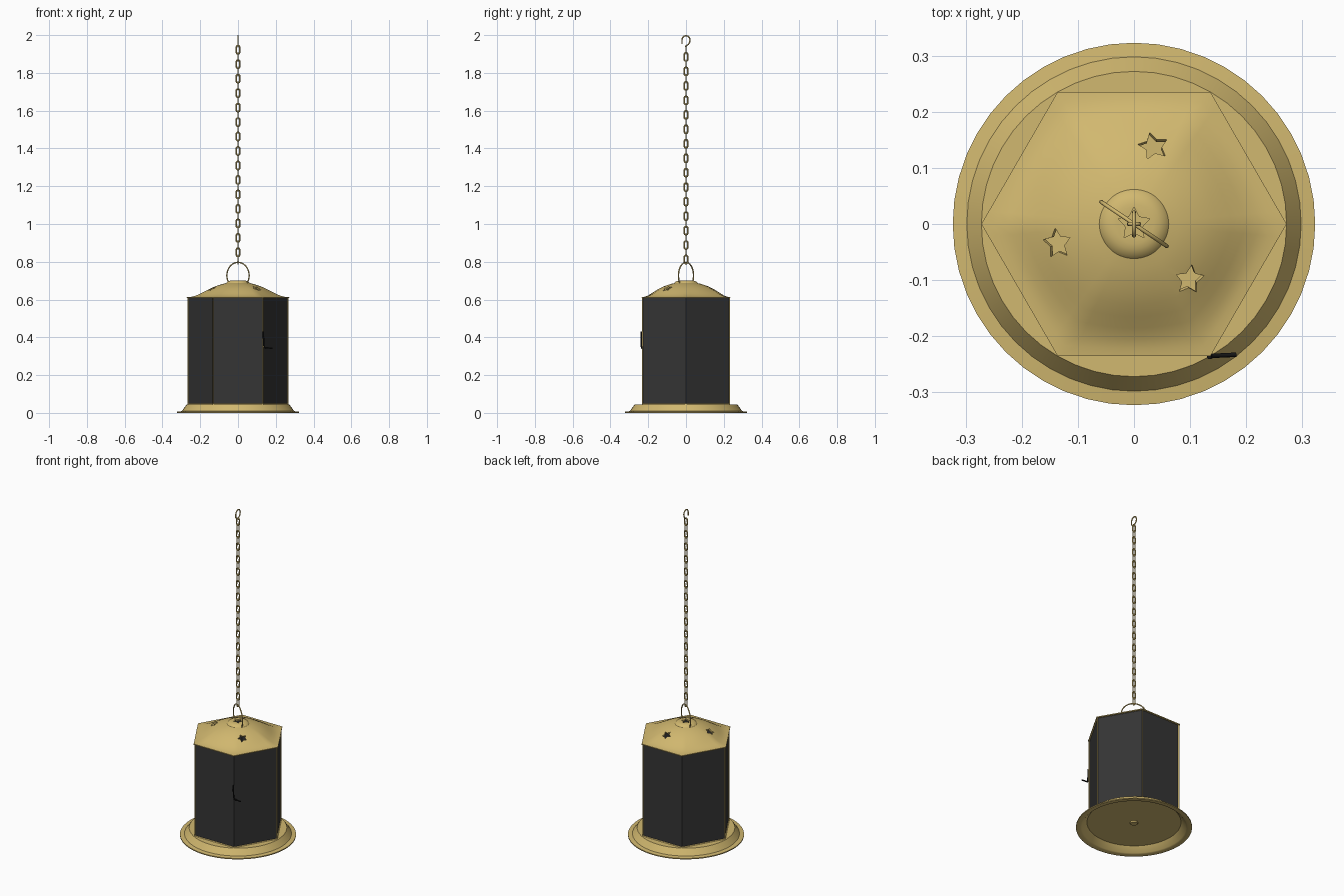
import bpy, bmesh, math
from mathutils import Vector, Matrix

cube = bpy.data.objects.get("Cube")
if cube:
    bpy.data.objects.remove(cube, do_unlink=True)


def material(name, rgb):
    m = bpy.data.materials.new(name)
    m.use_nodes = True
    m.diffuse_color = (*rgb, 1)
    m.node_tree.nodes["Principled BSDF"].inputs["Base Color"].default_value = (*rgb, 1)
    return m


brass = material("brass", (0.64, 0.48, 0.16))
glass = material("dark glass", (0.035, 0.035, 0.035))
black = material("black iron", (0.008, 0.008, 0.008))


def add_object(name, bm, mats, smooth=True):
    me = bpy.data.meshes.new(name)
    bm.to_mesh(me)
    bm.free()
    ob = bpy.data.objects.new(name, me)
    bpy.context.collection.objects.link(ob)
    for m in mats:
        me.materials.append(m)
    if smooth:
        select(ob)
        bpy.ops.object.shade_smooth_by_angle(angle=math.radians(30))
    return ob


def select(ob):
    bpy.ops.object.select_all(action='DESELECT')
    ob.select_set(True)
    bpy.context.view_layer.objects.active = ob


def rings(profile, segs, radius_at, closed=False):
    """Stack rings of points along a profile and bridge them with quads."""
    bm = bmesh.new()
    loops = []
    for r, z in profile:
        loop = []
        for i in range(segs):
            a = math.tau * i / segs
            d = radius_at(r, a)
            loop.append(bm.verts.new((d * math.cos(a), d * math.sin(a), z)))
        loops.append(loop)
    pairs = list(zip(loops, loops[1:]))
    for lo, hi in pairs:
        for i in range(segs):
            j = (i + 1) % segs
            bm.faces.new((lo[i], lo[j], hi[j], hi[i]))
    bm.faces.new(loops[-1])
    if closed:
        bm.faces.new(loops[0][::-1])
    return bm


def wire(name, paths, radius, mat, cyclic=False):
    """Round wire along one or more point paths."""
    cu = bpy.data.curves.new(name, 'CURVE')
    cu.dimensions = '3D'
    cu.bevel_depth = radius
    cu.bevel_resolution = 2
    cu.use_fill_caps = True
    for pts in paths:
        s = cu.splines.new('POLY')
        s.points.add(len(pts) - 1)
        for p, co in zip(s.points, pts):
            p.co = (*co, 1)
        s.use_cyclic_u = cyclic
    cu.materials.append(mat)
    ob = bpy.data.objects.new(name, cu)
    bpy.context.collection.objects.link(ob)
    select(ob)
    bpy.ops.object.convert(target='MESH')
    return ob


def circle(r, a):
    return r


# Base: hollow dish with a flat rim and a raised plateau
base = rings([(0.02, 0.034), (0.262, 0.034), (0.29, 0.004), (0.298, 0.0),
              (0.323, 0.0), (0.323, 0.006), (0.298, 0.009), (0.272, 0.045),
              (0.02, 0.045)], 48, circle, closed=True)
add_object("base", base, [brass])
add_object("base_rivet", rings([(0.02, 0.025), (0.022, 0.028), (0.022, 0.036)],
                               24, circle, closed=True), [brass])

# Body: six framed sides with recessed panes
HEX = 0.268
body = bmesh.new()
corners = [(HEX * math.cos(i * math.pi / 3), HEX * math.sin(i * math.pi / 3)) for i in range(6)]
low = [body.verts.new((x, y, 0.045)) for x, y in corners]
high = [body.verts.new((x, y, 0.611)) for x, y in corners]
sides = [body.faces.new((low[i], low[(i + 1) % 6], high[(i + 1) % 6], high[i])) for i in range(6)]
bmesh.ops.inset_individual(body, faces=sides, thickness=0.014)
bmesh.ops.inset_individual(body, faces=sides, thickness=0.005, depth=-0.005)
for f in sides:
    f.material_index = 1
add_object("body", body, [brass, glass], smooth=False)

# Roof: dome that spreads into a six-sided eave
EAVE = 0.272


def eave_radius(r, a):
    hexagon = math.cos(math.pi / 6) / math.cos(a % (math.pi / 3) - math.pi / 6)
    w = (r / EAVE) ** 2
    return r * (1 - w + w * hexagon)


roof_profile = [(EAVE, 0.607), (EAVE, 0.612), (0.25, 0.614), (0.225, 0.62), (0.20, 0.631),
                (0.175, 0.644), (0.15, 0.657), (0.125, 0.668), (0.10, 0.677),
                (0.08, 0.683), (0.062, 0.687), (0.056, 0.694), (0.045, 0.699), (0.035, 0.701)]
roof = add_object("roof", rings(roof_profile, 72, eave_radius), [brass])
shell = roof.modifiers.new("shell", 'SOLIDIFY')
shell.thickness = 0.01
shell.offset = -1

# Star openings cut square to the roof surface
stars = bmesh.new()
for x, y, z, size, turn in ((0.035, 0.14, 0.66, 0.028, 0.2), (-0.138, -0.035, 0.66, 0.028, 0.1),
                            (0.1, -0.1, 0.66, 0.028, -0.1), (0, 0, 0.70, 0.03, 0)):
    normal = Vector((x, y, 0)) * 3.2 + Vector((0, 0, 1))
    tilt = Vector((0, 0, 1)).rotation_difference(normal).to_matrix().to_4x4()
    place = Matrix.Translation((x, y, z)) @ tilt @ Matrix.Rotation(turn, 4, 'Z')
    outline = []
    for k in range(10):
        a = math.pi / 2 + k * math.pi / 5
        r = size * (0.52 if k % 2 else 1)
        outline.append((r * math.cos(a), r * math.sin(a)))
    bottom = [stars.verts.new(place @ Vector((*p, -0.035))) for p in outline]
    top = [stars.verts.new(place @ Vector((*p, 0.035))) for p in outline]
    stars.faces.new(bottom[::-1])
    stars.faces.new(top)
    for k in range(10):
        n = (k + 1) % 10
        stars.faces.new((bottom[k], bottom[n], top[n], top[k]))
cutter = add_object("star_cutter", stars, [brass], smooth=False)
cutter.hide_render = True
cut = roof.modifiers.new("stars", 'BOOLEAN')
cut.operation = 'DIFFERENCE'
cut.solver = 'EXACT'
cut.object = cutter
select(roof)
for m in [m.name for m in roof.modifiers]:
    bpy.ops.object.modifier_apply(modifier=m)
bpy.data.objects.remove(cutter, do_unlink=True)
select(roof)
bpy.ops.object.shade_smooth_by_angle(angle=math.radians(30))

# Carrying loop, set diagonally over the cap
loop_path = []
for i in range(33):
    a = math.radians(-35 + 250 * i / 32)
    d = 0.071 * math.cos(a)
    loop_path.append((d * 0.83, -d * 0.56, 0.727 + 0.07 * math.sin(a)))
wire("carrying_loop", [loop_path], 0.0035, brass)

# Chain: alternating oval links
WIRE, PITCH, COUNT = 0.0035, 0.0383, 30
half_length, half_width = PITCH / 2 + WIRE, 0.0095
links = []
for n in range(COUNT):
    link = []
    for i in range(16):
        a = math.tau * i / 16
        bend = half_length - half_width
        side = half_width * math.cos(a)
        z = 0.812 + n * PITCH + half_width * math.sin(a) + math.copysign(bend, math.sin(a + 0.01))
        link.append((side, 0, z) if n % 2 else (0, side, z))
    links.append(link)
wire("chain", links, WIRE, brass, cyclic=True)

# Top hook
hook = [(0, -0.021, 1.953), (0, -0.021, 1.975)]
for i in range(13):
    a = math.pi - math.pi * i / 12
    hook.append((0, 0.021 * math.cos(a), 1.975 + 0.0215 * math.sin(a)))
hook += [(0, 0.02, 1.962), (0, 0.012, 1.951), (0, 0.003, 1.945), (0, -0.003, 1.937)]
wire("hook", [hook], 0.0035, brass)

# Door latch on the front left corner
wire("latch", [[(0.134, -0.237, 0.43), (0.136, -0.237, 0.36), (0.14, -0.235, 0.346),
                (0.182, -0.233, 0.342)]], 0.004, black)
